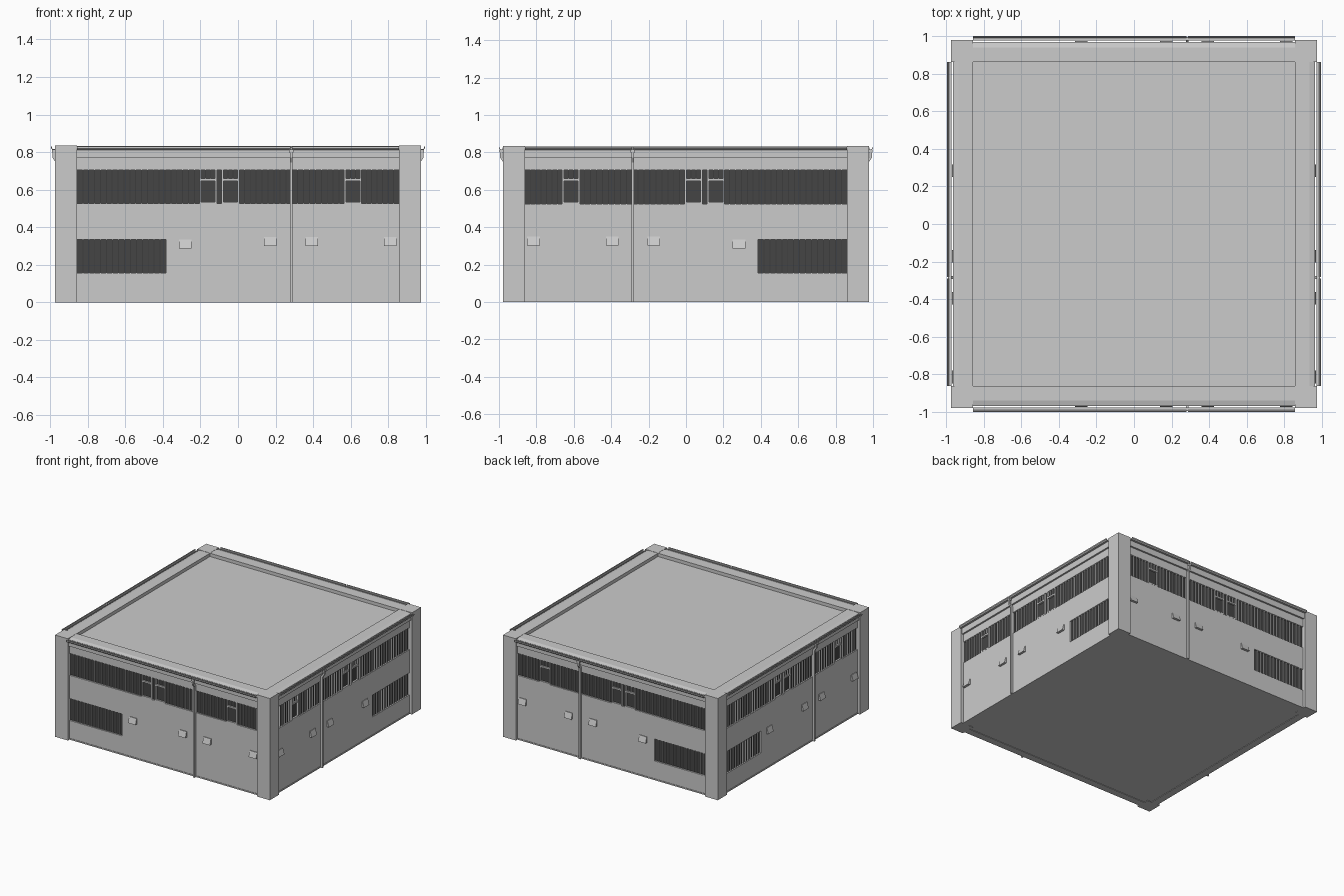
import bpy, bmesh

if "Cube" in bpy.data.objects:
    bpy.data.objects.remove(bpy.data.objects["Cube"])

SX = 0.995          # footprint is slightly narrower in x
P = 0.862           # inner edge of the corner pillars
SIDES = [lambda u, d: (u, -d), lambda u, d: (u, d),      # front, back
         lambda u, d: (d, -u), lambda u, d: (-d, -u)]    # right, left

dark = bpy.data.materials.new("dark_glass")
dark.diffuse_color = (0.06, 0.06, 0.06, 1)
dark.use_nodes = True
dark.node_tree.nodes["Principled BSDF"].inputs["Base Color"].default_value = dark.diffuse_color


def prism(bm, profile, u0, u1, sides=SIDES):
    """Extrude a (depth, z) profile along each facade from u0 to u1."""
    for side in sides:
        rings = []
        for u in (u0, u1):
            ring = []
            for d, z in profile:
                x, y = side(u, d)
                ring.append(bm.verts.new((x * SX, y, z)))
            rings.append(ring)
        a, b = rings
        bm.faces.new(a)
        bm.faces.new(b[::-1])
        n = len(a)
        for i in range(n):
            j = (i + 1) % n
            bm.faces.new((a[i], b[i], b[j], a[j]))


def slab(bm, u0, u1, d0, d1, z0, z1, sides=SIDES):
    prism(bm, [(d0, z0), (d1, z0), (d1, z1), (d0, z1)], u0, u1, sides)


def finish(bm, name, mat=None):
    bmesh.ops.recalc_face_normals(bm, faces=bm.faces)
    me = bpy.data.meshes.new(name)
    bm.to_mesh(me)
    bm.free()
    ob = bpy.data.objects.new(name, me)
    bpy.context.collection.objects.link(ob)
    if mat:
        me.materials.append(mat)
    return ob


STRIPS = [(-P, P, 0.525, 0.705), (-P, -0.385, 0.155, 0.335)]
WALL, BACK = 0.955, 0.940

# main block with recessed window strips
bm = bmesh.new()
slab(bm, -WALL, WALL, -WALL, WALL, 0.004, 0.805, SIDES[:1])
body = finish(bm, "building_body")
bm = bmesh.new()
for u0, u1, z0, z1 in STRIPS:
    slab(bm, u0 - (0.006 if u0 == -P else 0), u1 + (0.006 if u1 == P else 0),
         BACK, 1.05, z0, z1)
cutter = finish(bm, "window_cutter")
cutter.hide_render = True
cutter.hide_viewport = False
cutter.display_type = 'WIRE'
mod = body.modifiers.new("window_recess", 'BOOLEAN')
mod.operation = 'DIFFERENCE'
mod.solver = 'EXACT'
mod.object = cutter
bpy.context.view_layer.objects.active = body
bpy.ops.object.modifier_apply(modifier=mod.name)
bpy.data.objects.remove(cutter)

# dark glazing behind the fins
bm = bmesh.new()
for u0, u1, z0, z1 in STRIPS:
    slab(bm, u0, u1, BACK - 0.003, BACK + 0.002, z0 - 0.002, z1 + 0.002)
finish(bm, "window_glass", dark)

# vertical fins: (start, end, bays, bottom, top)
WINDOWS = [-0.16, -0.04, 0.615]
HALF = 0.042
fins = [(-P, -0.202, 21, 0.525, 0.705), (-0.118, -0.082, 1, 0.525, 0.705),
        (0.002, 0.573, 18, 0.525, 0.705), (0.657, P, 7, 0.525, 0.705),
        (-P, -0.385, 15, 0.155, 0.335)]
fins += [(c - HALF, c + HALF, 3, 0.66, 0.705) for c in WINDOWS]
bm = bmesh.new()
for u0, u1, n, z0, z1 in fins:
    for i in range(1, n):
        u = u0 + (u1 - u0) * i / n
        slab(bm, u - 0.0025, u + 0.0025, BACK, WALL - 0.002, z0, z1)
finish(bm, "window_fins")

# opening window frames
bm = bmesh.new()
for c in WINDOWS:
    for s in (-1, 1):
        e = c + s * HALF
        slab(bm, e - 0.005, e + 0.005, BACK, WALL + 0.001, 0.525, 0.705)
    for z0, z1 in ((0.525, 0.535), (0.647, 0.66)):
        slab(bm, c - HALF + 0.005, c + HALF - 0.005, BACK, WALL + 0.001, z0, z1)
finish(bm, "window_frames")

# corner pillars
bm = bmesh.new()
for sx in (0, 1):
    for side in SIDES[:2]:
        u0, u1 = ((-0.979, -P), (P, 0.979))[sx]
        slab(bm, u0, u1, P, 0.979, 0, 0.834, [side])
finish(bm, "corner_pillars")

# parapet with sloped outer edge and fascia
bm = bmesh.new()
prism(bm, [(0.862, 0.79), (0.862, 0.832), (0.94, 0.832), (0.969, 0.824),
           (0.969, 0.77), (0.945, 0.77), (0.945, 0.79)], -P, P)
finish(bm, "roof_parapet")

# plinth along the ground
bm = bmesh.new()
slab(bm, -P, P, 0.90, 0.959, 0, 0.01)
finish(bm, "wall_plinth")

# open roof gutters, split at the downpipe
PIPE = 0.285
bm = bmesh.new()
trough = [(0.976, 0.826), (0.976, 0.812), (0.992, 0.812), (1.0, 0.820),
          (1.0, 0.830), (0.996, 0.830), (0.996, 0.821), (0.991, 0.816),
          (0.980, 0.816), (0.980, 0.826)]
prism(bm, trough, -P, PIPE - 0.004)
prism(bm, trough, PIPE + 0.004, P)
finish(bm, "roof_gutters")

# downpipes with elbow and hopper
bm = bmesh.new()
prism(bm, [(0.958, 0), (0.976, 0), (0.976, 0.745), (0.994, 0.772), (0.994, 0.814),
           (0.980, 0.814), (0.980, 0.776), (0.958, 0.75)], PIPE - 0.007, PIPE + 0.007)
slab(bm, PIPE - 0.013, PIPE + 0.013, 0.978, 0.996, 0.798, 0.8125)
finish(bm, "downpipes")

# small sloped wall vents
bm = bmesh.new()
for c, z in ((-0.283, 0.311), (0.172, 0.325), (0.395, 0.325), (0.815, 0.325)):
    prism(bm, [(0.95, z - 0.024), (0.974, z - 0.024), (0.960, z + 0.024),
               (0.95, z + 0.024)], c - 0.034, c + 0.034)
finish(bm, "wall_vents")
